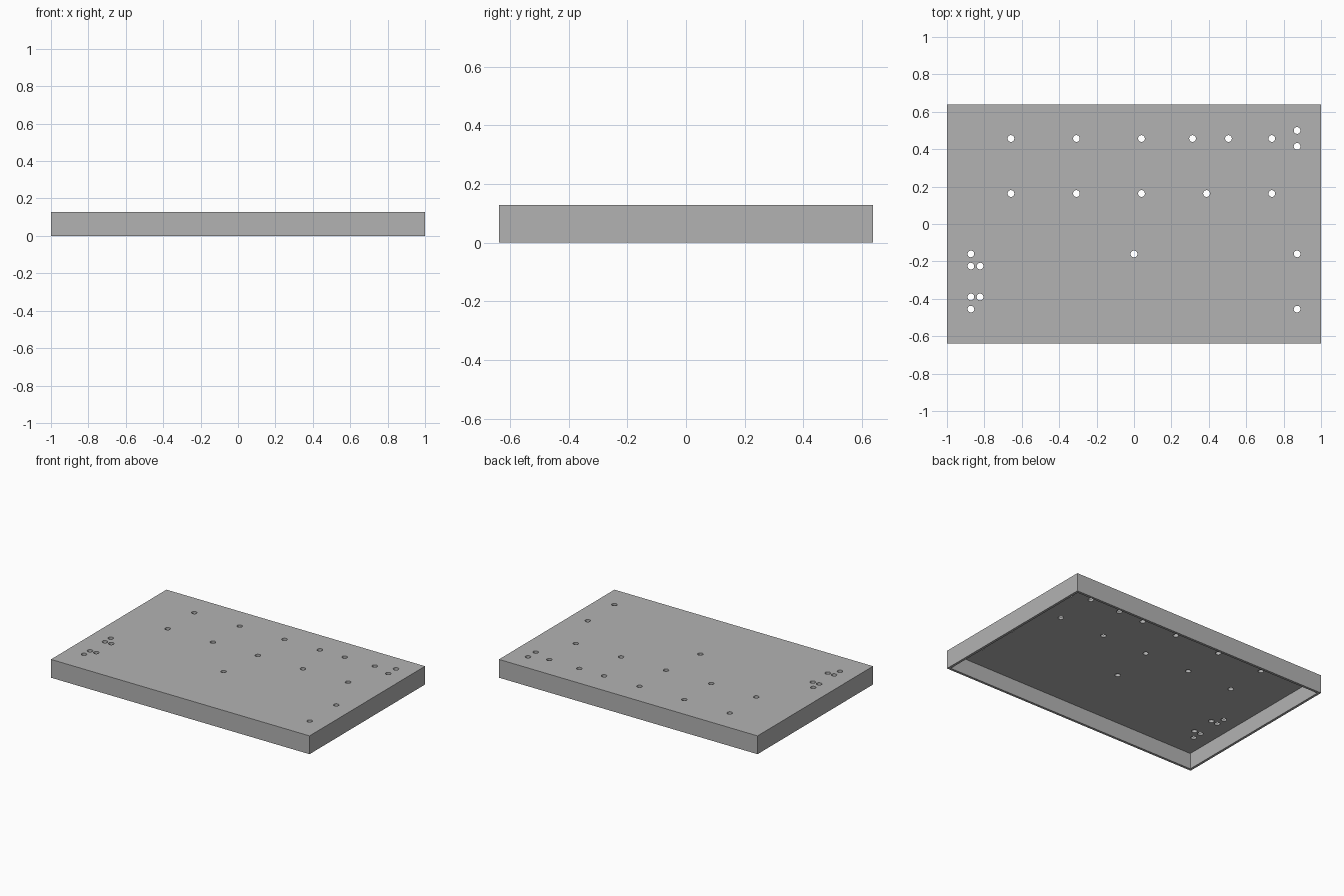
import bpy

if "Cube" in bpy.data.objects:
    bpy.data.objects.remove(bpy.data.objects["Cube"])

LENGTH, DEPTH, HEIGHT = 2.0, 1.276, 0.128
WALL = 0.017
HOLE_RADIUS = 0.018

# rows of drilled holes: y position -> x positions
HOLE_ROWS = {
    0.50: [0.872],
    0.457: [-0.658, -0.308, 0.04, 0.313, 0.505, 0.737],
    0.415: [0.872],
    0.163: [-0.658, -0.308, 0.04, 0.388, 0.737],
    -0.16: [-0.872, 0.0, 0.872],
    -0.225: [-0.872, -0.823],
    -0.39: [-0.872, -0.823],
    -0.455: [-0.872, 0.872],
}


def box(name, size, z_min):
    bpy.ops.mesh.primitive_cube_add(size=1, location=(0, 0, z_min + size[2] / 2))
    ob = bpy.context.object
    ob.name = name
    ob.scale = size
    bpy.ops.object.transform_apply(location=True, rotation=False, scale=True)
    return ob


def cut(target, cutter):
    mod = target.modifiers.new("cut", 'BOOLEAN')
    mod.operation = 'DIFFERENCE'
    mod.solver = 'EXACT'
    mod.object = cutter
    bpy.ops.object.select_all(action='DESELECT')
    target.select_set(True)
    bpy.context.view_layer.objects.active = target
    bpy.ops.object.modifier_apply(modifier=mod.name)
    bpy.data.objects.remove(cutter)


# sheet metal cover, open at the bottom
cover = box("cover_panel", (LENGTH, DEPTH, HEIGHT), 0)
cavity = box("cavity_cutter", (LENGTH - 2 * WALL, DEPTH - 2 * WALL, HEIGHT), -WALL)
cavity.hide_render = True
cut(cover, cavity)

# round through holes in the top plate
drills = []
for y, xs in HOLE_ROWS.items():
    for x in xs:
        bpy.ops.mesh.primitive_cylinder_add(vertices=24, radius=HOLE_RADIUS,
                                            depth=0.1, location=(x, y, HEIGHT))
        drills.append(bpy.context.object)
bpy.ops.object.select_all(action='DESELECT')
for drill in drills:
    drill.select_set(True)
bpy.context.view_layer.objects.active = drills[0]
bpy.ops.object.join()
drill_set = bpy.context.object
drill_set.name = "hole_cutter"
drill_set.hide_render = True
cut(cover, drill_set)

# single grey finish
grey = bpy.data.materials.new("plain grey")
grey.diffuse_color = (0.45, 0.45, 0.45, 1)
grey.use_nodes = True
grey.node_tree.nodes["Principled BSDF"].inputs["Base Color"].default_value = grey.diffuse_color
cover.data.materials.clear()
cover.data.materials.append(grey)
bpy.ops.object.shade_smooth_by_angle(angle=0.52)
